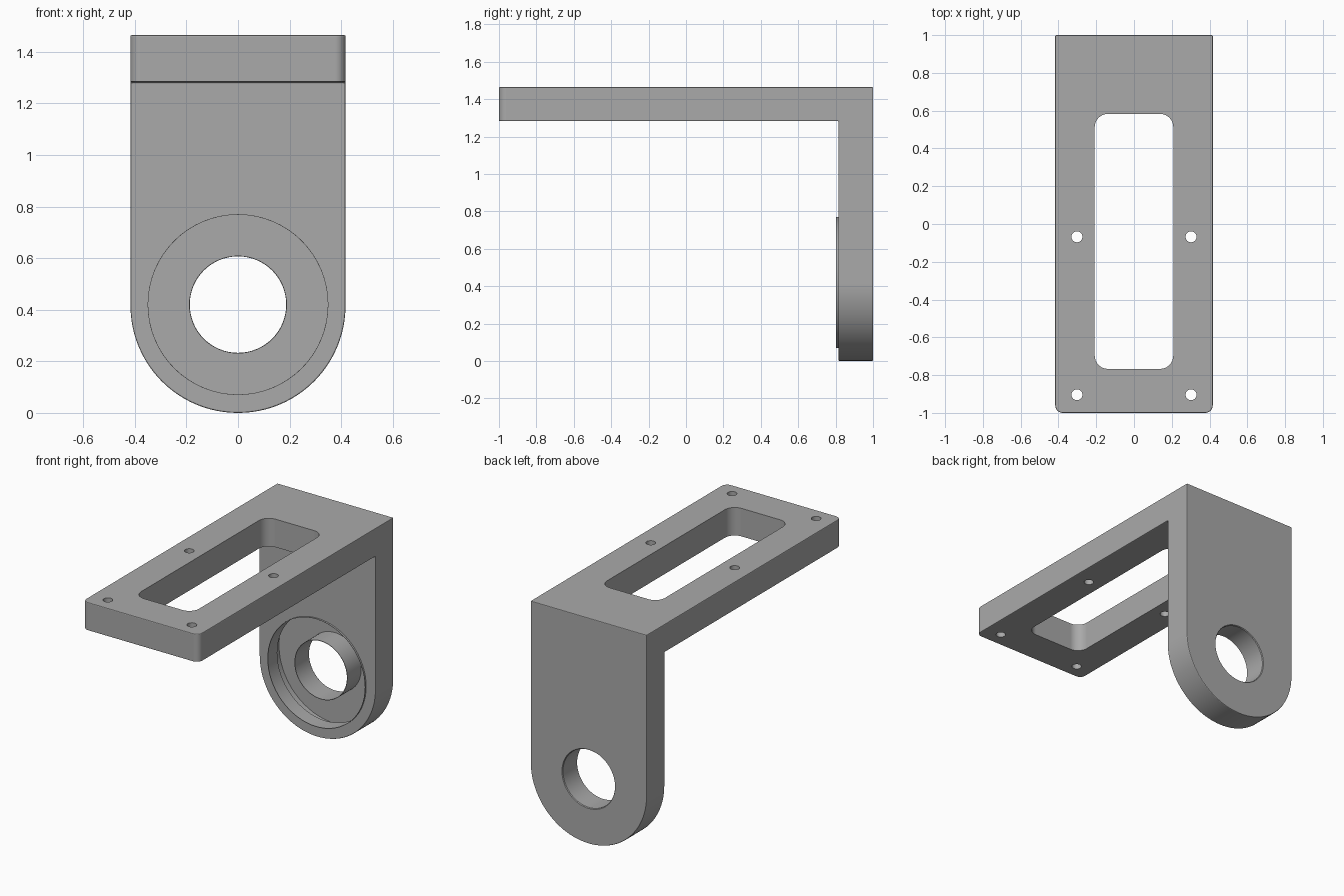
import bpy, bmesh, math
from mathutils import Vector

if "Cube" in bpy.data.objects:
    bpy.data.objects.remove(bpy.data.objects["Cube"])

HALF_W, TOP, UNDER, BACK, INNER = 0.417, 1.465, 1.283, 1.0, 0.815
BORE_Z = 0.42


def make_object(name, bm):
    bmesh.ops.recalc_face_normals(bm, faces=bm.faces)
    mesh = bpy.data.meshes.new(name)
    bm.to_mesh(mesh)
    bm.free()
    ob = bpy.data.objects.new(name, mesh)
    bpy.context.collection.objects.link(ob)
    return ob


def extrude_profile(bm, points, direction):
    face = bm.faces.new([bm.verts.new(p) for p in points])
    new = bmesh.ops.extrude_face_region(bm, geom=[face])["geom"]
    verts = [g for g in new if isinstance(g, bmesh.types.BMVert)]
    bmesh.ops.translate(bm, vec=direction, verts=verts)


def lathe(name, profile, closed, steps=64):
    """Revolve (radius, y) points around the bore axis."""
    bm = bmesh.new()
    vs = [bm.verts.new((r, y, BORE_Z)) for r, y in profile]
    edges = [bm.edges.new(p) for p in zip(vs, vs[1:])]
    if closed:
        edges.append(bm.edges.new((vs[-1], vs[0])))
    bmesh.ops.spin(bm, geom=vs + edges, cent=(0, 0, BORE_Z), axis=(0, 1, 0),
                   angle=math.tau, steps=steps)
    bmesh.ops.remove_doubles(bm, verts=bm.verts, dist=1e-5)
    return make_object(name, bm)


def activate(ob):
    bpy.ops.object.select_all(action='DESELECT')
    ob.select_set(True)
    bpy.context.view_layer.objects.active = ob


def cut(target, cutter):
    cutter.hide_render = True
    mod = target.modifiers.new("cut", 'BOOLEAN')
    mod.operation, mod.solver, mod.object = 'DIFFERENCE', 'EXACT', cutter
    activate(target)
    bpy.ops.object.modifier_apply(modifier=mod.name)
    bpy.data.objects.remove(cutter)


# L-shaped body extruded across x
bm = bmesh.new()
profile = [(-1, UNDER), (-1, TOP), (BACK, TOP), (BACK, 0), (INNER, 0), (INNER, UNDER)]
extrude_profile(bm, [(-HALF_W, y, z) for y, z in profile], Vector((2 * HALF_W, 0, 0)))


def round_edges(test, radius, segments):
    edges = [e for e in bm.edges if abs(e.verts[0].co.x - e.verts[1].co.x) < 1e-5
             and all(test(v.co) for v in e.verts)]
    bmesh.ops.bevel(bm, geom=edges, offset=radius, segments=segments,
                    affect='EDGES', profile=0.5)


round_edges(lambda c: c.z < 1e-5, HALF_W - 0.001, 24)    # rounded foot
round_edges(lambda c: c.y < -0.999, 0.04, 6)             # front corners
bracket = make_object("angle_bracket", bm)
bev = bracket.modifiers.new("edge_softening", 'BEVEL')
bev.width, bev.segments = 0.005, 2
bev.limit_method, bev.angle_limit = 'ANGLE', math.radians(60)
activate(bracket)
bpy.ops.object.modifier_apply(modifier=bev.name)

# Long slot with rounded corners
bm = bmesh.new()
sx, y0, y1, r = 0.208, -0.767, 0.583, 0.07
pts = []
for i, (cx, cy) in enumerate([(sx - r, y1 - r), (r - sx, y1 - r),
                              (r - sx, y0 + r), (sx - r, y0 + r)]):
    for k in range(9):
        a = (i + k / 8) * math.pi / 2
        pts.append((cx + r * math.cos(a), cy + r * math.sin(a), 1.2))
extrude_profile(bm, pts, Vector((0, 0, 0.4)))
cut(bracket, make_object("slot_cutter", bm))

# Four screw holes
bm = bmesh.new()
for x in (-0.302, 0.302):
    for y in (-0.068, -0.904):
        ring = [(x + 0.029 * math.cos(i * math.tau / 24),
                 y + 0.029 * math.sin(i * math.tau / 24), 1.2) for i in range(24)]
        extrude_profile(bm, ring, Vector((0, 0, 0.4)))
cut(bracket, make_object("screw_hole_cutter", bm))

# Bearing pocket leaving a thin tube around the bore
cut(bracket, lathe("bore_cutter", [
    (0, 0.7), (0.35, 0.7), (0.35, 0.9), (0.4, 0.9), (0.4, 0.992), (0.19, 0.992),
    (0.19, 0.85), (0.187, 0.85), (0.187, 0.995), (0.191, 1.0), (0.191, 1.1), (0, 1.1)],
    False))

# Thin lip lining the pocket and standing just proud of the plate
lip = lathe("pocket_lip", [(0.3485, 0.803), (0.3505, 0.803), (0.3505, 0.9), (0.3485, 0.9)], True)

# Dark grey finish; smooth curves, with large flat faces kept flat
grey = bpy.data.materials.new("dark_grey")
grey.diffuse_color = (0.4, 0.4, 0.4, 1)
grey.use_nodes = True
grey.node_tree.nodes["Principled BSDF"].inputs["Base Color"].default_value = grey.diffuse_color
for ob in (bracket, lip):
    ob.data.materials.clear()
    ob.data.materials.append(grey)
    activate(ob)
    bpy.ops.object.shade_smooth_by_angle(angle=math.radians(22))
    flat = ob.modifiers.new("flat_faces", 'WEIGHTED_NORMAL')
    flat.keep_sharp = True
